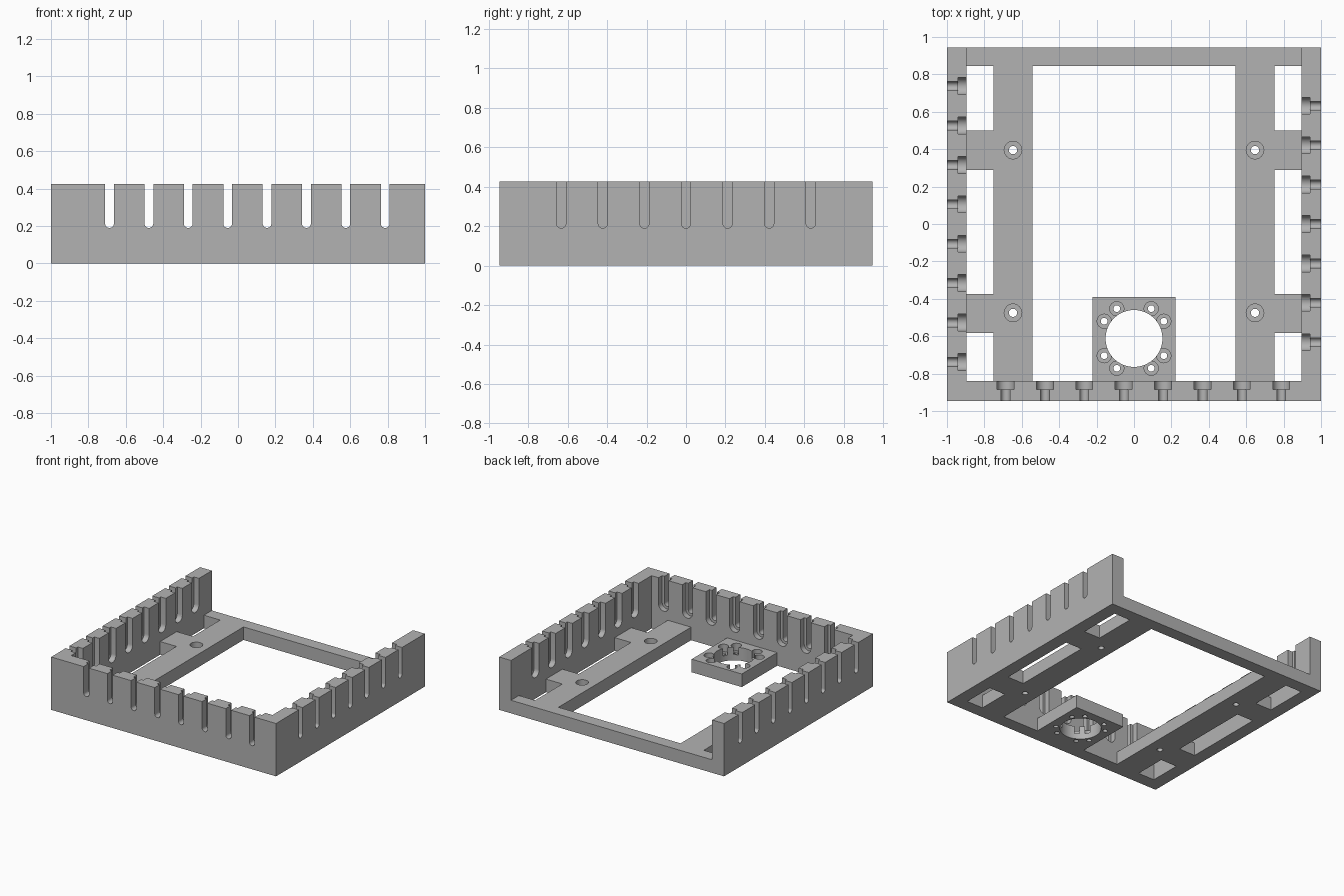
import bpy, bmesh
from math import sin, cos, pi, radians
from mathutils import Matrix

if "Cube" in bpy.data.objects:
    bpy.data.objects.remove(bpy.data.objects["Cube"])

W, D, H = 1.0, 0.945, 0.425      # half width, half depth, height
WALL, FLOOR = 0.105, 0.105       # wall and floor thickness
TOP = 1.0                        # cutters reach well above the walls

grey = bpy.data.materials.new("plain_grey")
grey.use_nodes = True
colour = (0.45, 0.45, 0.45, 1)
grey.diffuse_color = colour
grey.node_tree.nodes["Principled BSDF"].inputs["Base Color"].default_value = colour


def rect(x0, x1, y0, y1):
    return [(x0, y0), (x1, y0), (x1, y1), (x0, y1)]


def circle(x, y, r, n=32):
    return [(x + r * cos(2 * pi * i / n), y + r * sin(2 * pi * i / n)) for i in range(n)]


def slot(u, r, z=0.213, n=16):
    """Upright slot with a round bottom, open at the top."""
    arc = [(u + r * cos(pi + pi * i / n), z + r * sin(pi + pi * i / n)) for i in range(n + 1)]
    return arc + [(u + r, TOP), (u - r, TOP)]


def solid(name, prisms):
    """One object from (outline, low, high, matrix) prisms."""
    bm = bmesh.new()
    for pts, low, high, mat in prisms:
        rings = [[bm.verts.new(mat @ Matrix.Translation((x, y, z)).translation) for x, y in pts]
                 for z in (low, high)]
        bm.faces.new(rings[0])
        bm.faces.new(rings[1])
        for i in range(len(pts)):
            j = (i + 1) % len(pts)
            bm.faces.new((rings[0][i], rings[0][j], rings[1][j], rings[1][i]))
    bmesh.ops.recalc_face_normals(bm, faces=bm.faces)
    mesh = bpy.data.meshes.new(name)
    bm.to_mesh(mesh)
    bm.free()
    ob = bpy.data.objects.new(name, mesh)
    bpy.context.collection.objects.link(ob)
    return ob


def cut(body, name, prisms):
    cutter = solid(name, prisms)
    cutter.hide_render = True
    mod = body.modifiers.new(name, 'BOOLEAN')
    mod.operation, mod.solver, mod.object = 'DIFFERENCE', 'EXACT', cutter
    bpy.context.view_layer.objects.active = body
    bpy.ops.object.modifier_apply(modifier=name)
    bpy.data.objects.remove(cutter)


flat = Matrix.Identity(4)

# Tray body: three walls, low rail at the back
frame = solid("slotted_frame", [(rect(-W, W, -D, D), 0, H, flat)])
frame.data.materials.append(grey)
ix, iy = W - WALL, D - WALL
cut(frame, "cavity", [(rect(-ix, ix, -iy, D + 0.1), FLOOR, TOP, flat)])

# Large floor opening, leaving a mounting block at the front
bx, by = 0.223, -0.39
opening = [(-0.543, -iy), (-bx, -iy), (-bx, by), (bx, by), (bx, -iy),
           (0.543, -iy), (0.543, 0.845), (-0.543, 0.845)]
windows = [(opening, -0.1, 0.2, flat)]

# Side windows between the cross ties
for y0, y1 in ((-iy, -0.583), (-0.373, 0.29), (0.5, 0.845)):
    windows += [(rect(-ix, -0.75, y0, y1), -0.1, 0.2, flat),
                (rect(0.75, ix, y0, y1), -0.1, 0.2, flat)]
cut(frame, "floor_windows", windows)

# Counterbored screw holes in floor and block
cy, ring = -0.612, 0.184
floor_holes = [(x, y) for x in (-0.647, 0.647) for y in (-0.475, 0.395)]
block_holes = [(ring * cos(radians(a)), cy + ring * sin(radians(a)))
               for q in range(0, 360, 90) for a in (q + 30, q + 60)]
cut(frame, "block_bore", [(circle(0, cy, 0.152, 64), -0.1, 0.2, flat)])
for name, low, rf, rb in (("counterbores", 0.045, 0.047, 0.038),
                          ("screw_holes", -0.1, 0.022, 0.018)):
    cut(frame, name, [(circle(x, y, rf), low, 0.2, flat) for x, y in floor_holes]
        + [(circle(x, y, rb, 24), low, 0.2, flat) for x, y in block_holes])

# Wall slots: narrow right through, wide recess on the inside
pitch = 0.2106
walls = [(0, D, 8, 0.05), (90, W, 7, 0), (-90, W, 8, 0)]   # turn, reach, count, shift
for name, r, inner, outer in (("wide_slots", 0.045, -0.12, -0.06),
                              ("narrow_slots", 0.0235, -0.12, 0.05)):
    prisms = []
    for turn, reach, count, shift in walls:
        mat = Matrix.Rotation(radians(turn), 4, 'Z') @ Matrix.Rotation(pi / 2, 4, 'X')
        for i in range(count):
            u = shift + (i - (count - 1) / 2) * pitch
            prisms.append((slot(u, r), reach + inner, reach + outer, mat))
    cut(frame, name, prisms)

# Smooth the round cuts, keep edges sharp
bpy.ops.object.select_all(action='DESELECT')
frame.select_set(True)
bpy.context.view_layer.objects.active = frame
bpy.ops.object.shade_smooth_by_angle(angle=radians(30))
